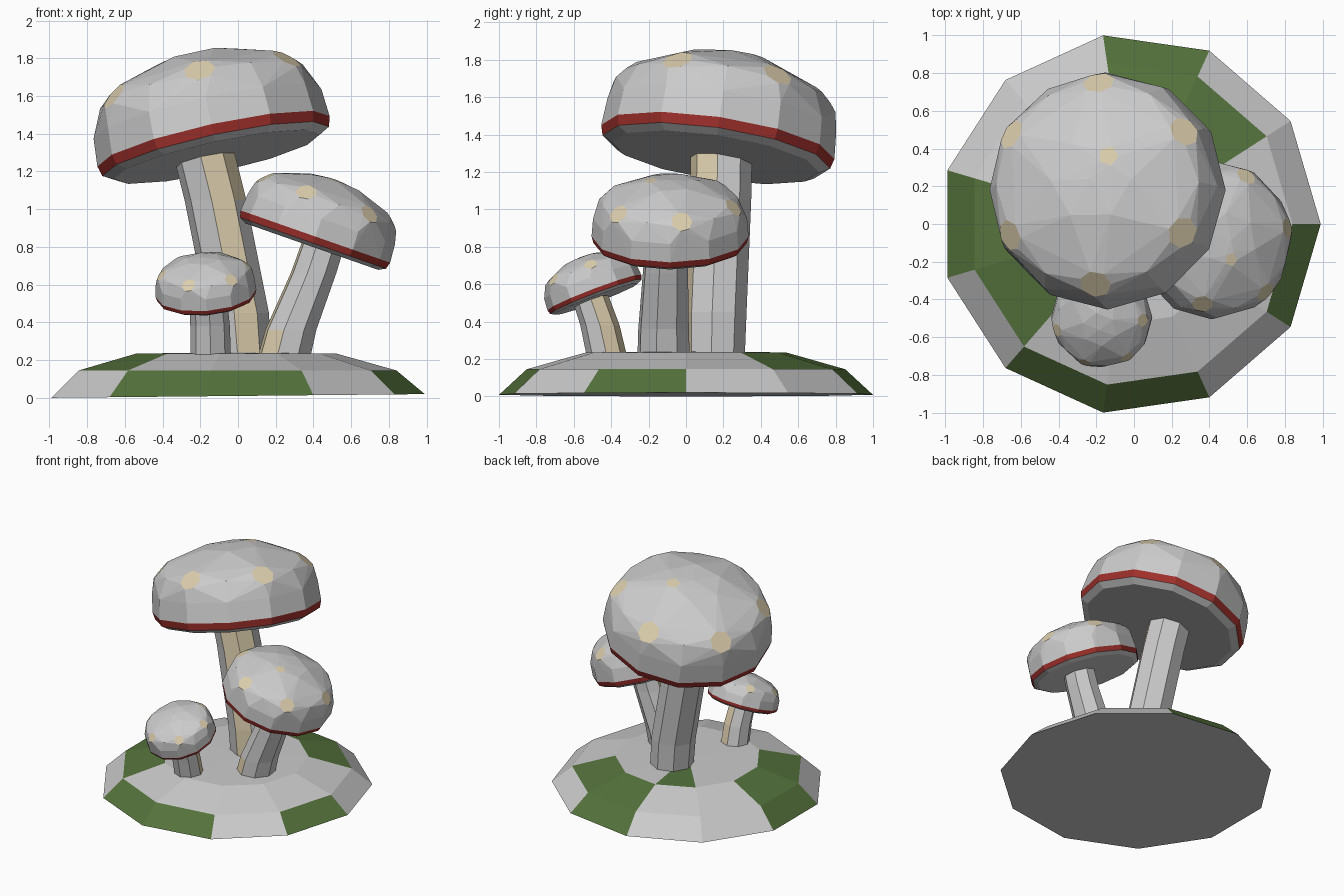
import bpy, bmesh
from math import sin, cos, radians, pi
from mathutils import Vector, Matrix

if "Cube" in bpy.data.objects:
    bpy.data.objects.remove(bpy.data.objects["Cube"])


def material(name, rgb):
    m = bpy.data.materials.new(name)
    m.diffuse_color = (*rgb, 1)
    m.use_nodes = True
    m.node_tree.nodes["Principled BSDF"].inputs["Base Color"].default_value = m.diffuse_color
    return m


GREY = material("grey", (0.6, 0.6, 0.6))
RED = material("red", (0.35, 0.03, 0.025))
CREAM = material("cream", (0.72, 0.62, 0.42))
GREEN = material("green", (0.09, 0.17, 0.045))


def finish(bm, name, mats):
    bmesh.ops.recalc_face_normals(bm, faces=bm.faces)
    me = bpy.data.meshes.new(name)
    bm.to_mesh(me)
    bm.free()
    for m in mats:
        me.materials.append(m)
    ob = bpy.data.objects.new(name, me)
    bpy.context.collection.objects.link(ob)
    return ob


def polar(r, deg, z):
    return Vector((r * cos(radians(deg)), r * sin(radians(deg)), z))


# Mossy ground mound: 11-sided rings, some faces green
def ground():
    bm = bmesh.new()
    n, step, shift = 11, 360 / 11, Vector((-0.02, 0, 0))
    rings = []
    for r, z in ((1.01, 0.01), (0.86, 0.145), (0.54, 0.235)):
        ring = [bm.verts.new(polar(r, i * step, z) + shift) for i in range(n)]
        rings.append(ring)
    for v in rings[0]:
        v.co.z += 0.01 * v.co.x
    centre = bm.verts.new((-0.02, 0, 0.24))
    bm.faces.new(rings[0])
    green = ({2, 5, 7, 8, 10}, {1, 2, 5, 6})
    for i in range(n):
        j = (i + 1) % n
        for k in (0, 1):
            a, b = rings[k], rings[k + 1]
            f = bm.faces.new((a[i], a[j], b[j], b[i]))
            f.material_index = int(i in green[k])
        f = bm.faces.new((rings[2][i], rings[2][j], centre))
        f.material_index = int(i == 3)
    finish(bm, "mossy_ground", [GREY, GREEN])


# Stem: 8-sided tube through (x, y, z, r) stations, chosen (segment, side) faces cream
def stem(name, stations, phase, cream):
    bm = bmesh.new()
    rings = [[bm.verts.new(polar(r, phase + 45 * i, 0) + Vector((x, y, z)))
              for i in range(8)] for x, y, z, r in stations]
    for k in range(len(rings) - 1):
        for i in range(8):
            j = (i + 1) % 8
            f = bm.faces.new((rings[k][i], rings[k][j], rings[k + 1][j], rings[k + 1][i]))
            f.material_index = int((k, i) in cream)
    bm.faces.new(rings[0])
    bm.faces.new(rings[-1])
    finish(bm, name, [GREY, CREAM])


# Cap: faceted convex dome with red rim band and flat cream spots
def cap(name, centre, normal, radius, spot_phase, top_spot=None):
    bm = bmesh.new()
    tag = bm.verts.layers.int.new("tag")

    def add(co, t=0):
        bm.verts.new(co)[tag] = t

    def spot(co, nrm, rad, sides, t):
        q = nrm.to_track_quat('Z', 'Y')
        for s in range(sides):
            add(co + q @ polar(rad, 360 * s / sides, 0), t)

    for r, z, t in ((0.56, -0.085, 0), (0.615, -0.055, 2), (0.63, 0, 1), (0.618, 0.15, 0)):
        for i in range(12):
            add(polar(r, 30 * i, z), t)
    for i in range(6):
        a = spot_phase + 60 * i
        spot(polar(0.54, a, 0.31), polar(1, a, 1), 0.085, 7, 10 + i)
        add(polar(0.55, a + 30, 0.30))
        add(polar(0.22, a + 30, 0.46))
    if top_spot is not None:
        spot(polar(0.155, top_spot, 0.475), polar(0.12, top_spot, 1), 0.055, 5, 20)
    add((0, 0, 0.48))

    res = bmesh.ops.convex_hull(bm, input=bm.verts)
    loose = [v for v in bm.verts if not v.link_faces]
    bmesh.ops.delete(bm, geom=loose, context='VERTS')
    for f in bm.faces:
        tags = {v[tag] for v in f.verts}
        if tags == {1, 2}:
            f.material_index = 1
        elif len(tags) == 1 and tags.pop() >= 10:
            f.material_index = 2
    bmesh.ops.dissolve_limit(bm, angle_limit=radians(0.5), verts=bm.verts,
                             edges=bm.edges, delimit={'MATERIAL'})
    turn = Vector((0, 0, 1)).rotation_difference(Vector(normal)).to_matrix().to_4x4()
    bm.transform(Matrix.Translation(centre) @ turn @ Matrix.Scale(radius / 0.63, 4))
    finish(bm, name, [GREY, RED, CREAM])


ground()

# Large mushroom
stem("large_stem", [(0.02, 0.155, 0.2, 0.16), (0.0, 0.16, 0.45, 0.165),
                    (-0.12, 0.185, 1.05, 0.165), (-0.19, 0.19, 1.33, 0.165)],
     -97, {(0, 0), (1, 0), (2, 0), (2, 1)})
cap("large_cap", (-0.13, 0.17, 1.36), (-0.22, 0.15, 1), 0.63, 30, 52)

# Medium mushroom
stem("medium_stem", [(0.24, -0.12, 0.2, 0.145), (0.28, -0.12, 0.36, 0.14),
                     (0.40, -0.11, 0.66, 0.125), (0.46, -0.10, 0.84, 0.12)],
     -150, {(0, 0), (0, 7), (1, 7), (2, 7)})
cap("medium_cap", (0.41, -0.085, 0.855), (0.35, 0, 1), 0.42, 10, -90)

# Small mushroom
stem("small_stem", [(-0.145, -0.42, 0.2, 0.108), (-0.148, -0.46, 0.38, 0.105),
                    (-0.16, -0.515, 0.54, 0.1)],
     0, {(0, 0), (1, 0), (0, 1), (1, 1)})
cap("small_cap", (-0.17, -0.49, 0.555), (-0.08, -0.38, 1), 0.268, 8)
